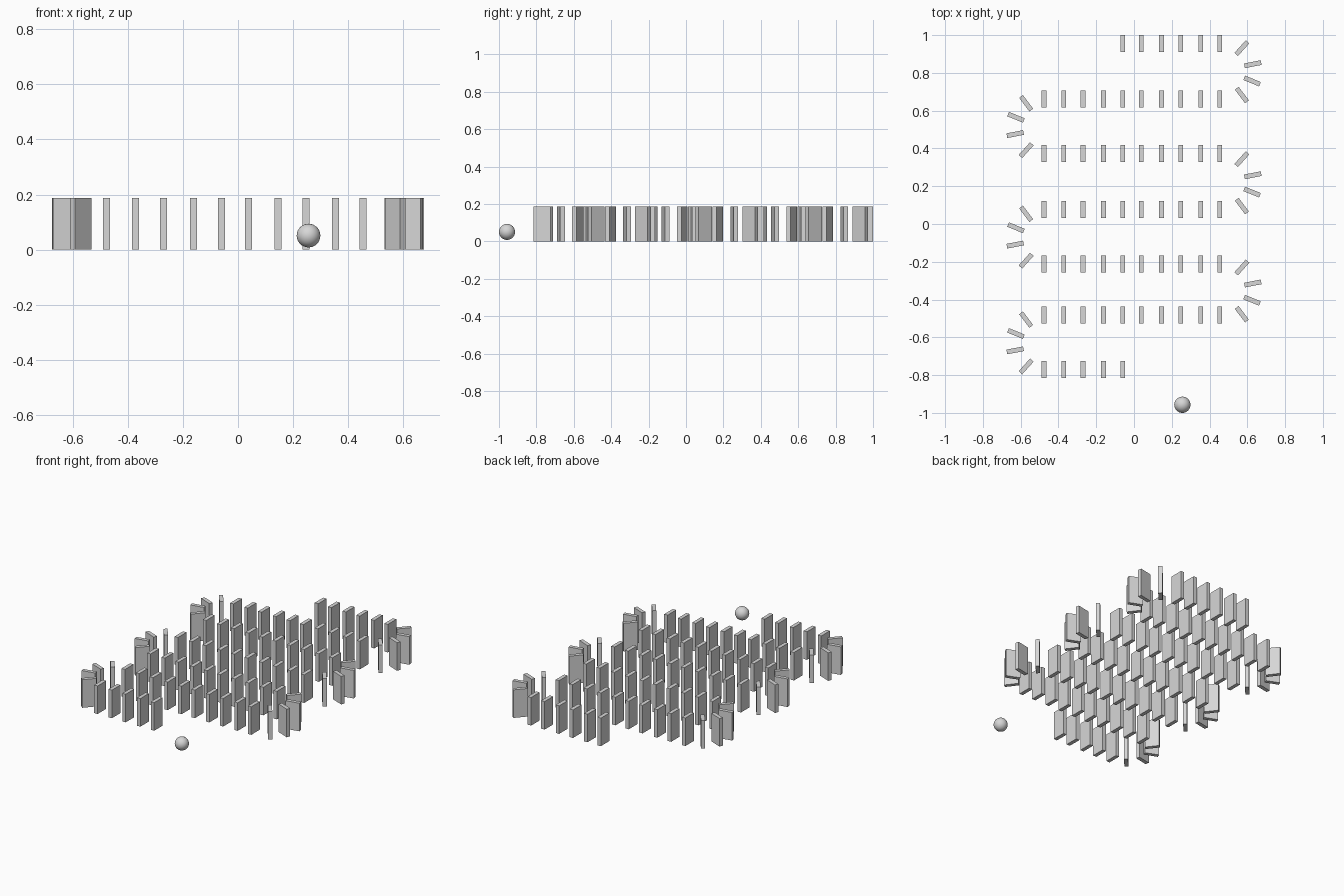
import bpy
from math import radians

cube = bpy.data.objects.get("Cube")
if cube:
    bpy.data.objects.remove(cube, do_unlink=True)

# One plain grey for everything
grey = bpy.data.materials.new("light_grey")
grey.use_nodes = True
grey.diffuse_color = (0.68, 0.68, 0.68, 1)
grey.node_tree.nodes["Principled BSDF"].inputs["Base Color"].default_value = (0.68, 0.68, 0.68, 1)

WIDTH, LENGTH, HEIGHT = 0.025, 0.09, 0.187

# Shared domino tile mesh, standing on its base
bpy.ops.mesh.primitive_cube_add(size=1)
template = bpy.context.object
tile_mesh = template.data
tile_mesh.name = "domino"
for v in tile_mesh.vertices:
    v.co = (v.co.x * WIDTH, v.co.y * LENGTH, (v.co.z + 0.5) * HEIGHT)
tile_mesh.materials.append(grey)
bpy.data.objects.remove(template, do_unlink=True)


def domino(name, x, y, angle=0):
    tile = bpy.data.objects.new(name, tile_mesh)
    tile.location = (x, y, 0)
    tile.rotation_euler.z = radians(angle)
    bpy.context.collection.objects.link(tile)


# Straight rows of the snaking run; the first and last rows are half length
columns = [-0.477, -0.372, -0.27, -0.162, -0.06, 0.038, 0.145, 0.247, 0.354, 0.454]
rows = [0.956, 0.661, 0.373, 0.076, -0.212, -0.482, -0.77]
for r, y in enumerate(rows):
    used = columns[4:] if r == 0 else columns[:5] if r == len(rows) - 1 else columns
    for x in used:
        domino("row_domino", x, y)

# Turns: x, y offset from the turn centre, and direction of the long side
turn = [(0.571, 0.124, 48), (0.629, 0.039, 11), (0.625, -0.050, -22), (0.571, -0.124, -53)]
for name, side, centres in (("left_turn_domino", 1, (0.807, 0.219, -0.354)),
                            ("right_turn_domino", -1, (0.515, -0.07, -0.63))):
    for cy in centres:
        for x, dy, angle in turn:
            domino(name, side * x, cy + side * dy, angle - 90)

# Ball that starts the run
bpy.ops.mesh.primitive_uv_sphere_add(segments=32, ring_count=16, radius=0.043,
                                     location=(0.256, -0.957, 0.051))
ball = bpy.context.object
ball.name = "ball"
ball.data.materials.append(grey)
bpy.ops.object.shade_smooth()
